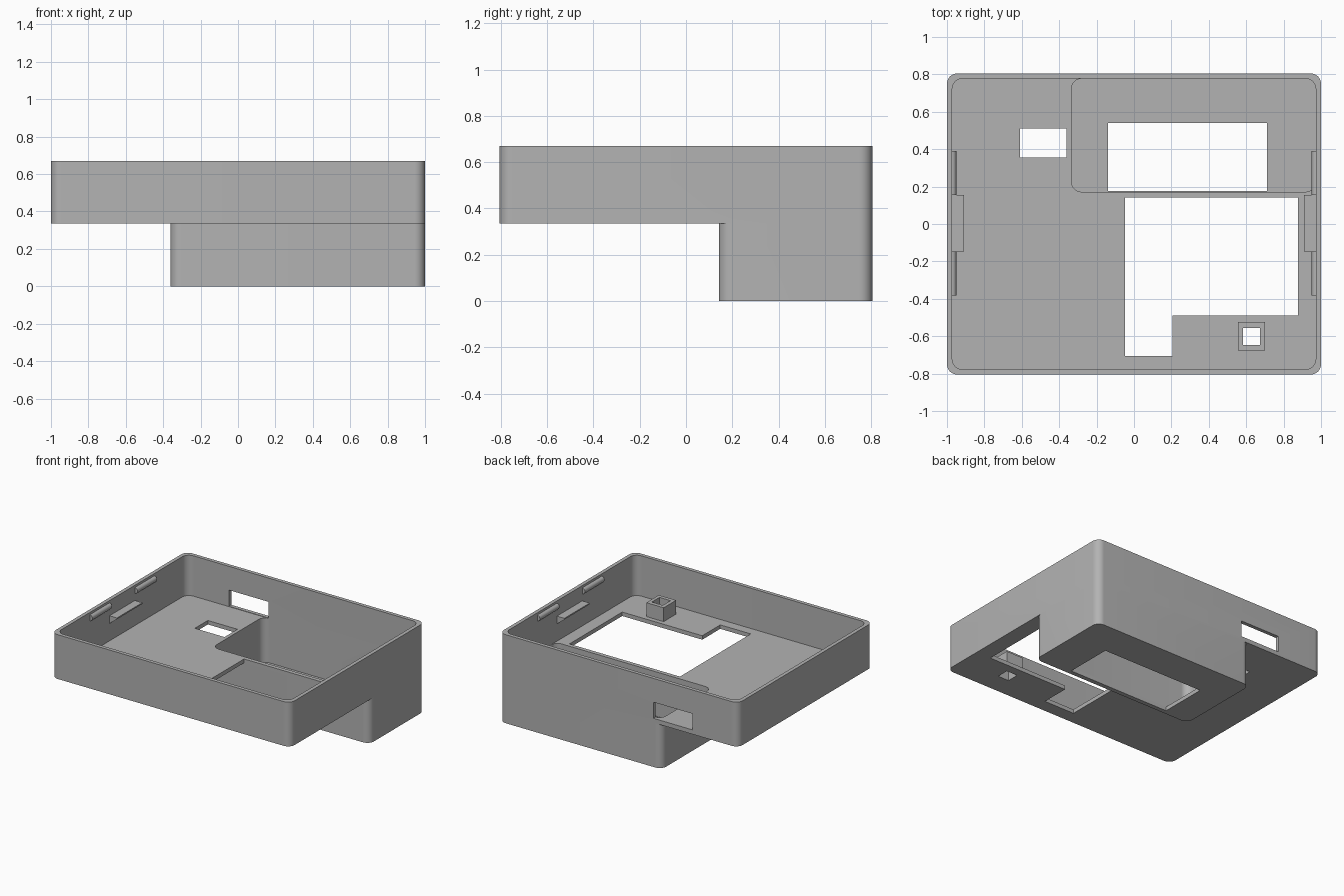
import bpy, bmesh, math

if "Cube" in bpy.data.objects:
    bpy.data.objects.remove(bpy.data.objects["Cube"], do_unlink=True)

grey = bpy.data.materials.new("light grey plastic")
grey.use_nodes = True
COLOUR = (0.45, 0.45, 0.45, 1)
grey.diffuse_color = COLOUR
grey.node_tree.nodes["Principled BSDF"].inputs["Base Color"].default_value = COLOUR


def finish(name, bm):
    bmesh.ops.recalc_face_normals(bm, faces=bm.faces[:])
    mesh = bpy.data.meshes.new(name)
    bm.to_mesh(mesh)
    bm.free()
    mesh.materials.append(grey)
    obj = bpy.data.objects.new(name, mesh)
    bpy.context.collection.objects.link(obj)
    return obj


def box(name, x, y, z, radius=0):
    """Box between x, y and z ranges, with optional rounded upright edges."""
    bm = bmesh.new()
    bmesh.ops.create_cube(bm, size=1)
    for v in bm.verts:
        for i, (lo, hi) in enumerate((x, y, z)):
            v.co[i] = lo if v.co[i] < 0 else hi
    if radius:
        upright = [e for e in bm.edges
                   if abs(e.verts[0].co.z - e.verts[1].co.z) > 1e-4]
        bmesh.ops.bevel(bm, geom=upright, offset=radius, segments=10,
                        profile=0.5, affect='EDGES')
    return finish(name, bm)


def extrude_y(name, profile, y0, y1):
    """Extrude an (x, z) outline along y."""
    bm = bmesh.new()
    face = bm.faces.new([bm.verts.new((x, y0, z)) for x, z in profile])
    out = bmesh.ops.extrude_face_region(bm, geom=[face])
    for v in out["geom"]:
        if isinstance(v, bmesh.types.BMVert):
            v.co.y = y1
    return finish(name, bm)


def combine(target, tool, operation):
    bpy.context.view_layer.objects.active = target
    mod = target.modifiers.new(operation, 'BOOLEAN')
    mod.operation, mod.solver, mod.object = operation, 'EXACT', tool
    bpy.ops.object.modifier_apply(modifier=mod.name)
    bpy.data.objects.remove(tool, do_unlink=True)


def smooth(obj):
    bpy.ops.object.select_all(action='DESELECT')
    obj.select_set(True)
    bpy.context.view_layer.objects.active = obj
    bpy.ops.object.shade_smooth_by_angle(angle=math.radians(30))


BASE, FLOOR, TOP = 0.335, 0.365, 0.67

# Tray with the deep pocket below its back corner
case = box("case", (-1, 1), (-0.805, 0.805), (BASE, TOP), 0.055)
combine(case, box("pocket_shell", (-0.36, 1), (0.142, 0.805), (0, 0.36), 0.055), 'UNION')

# Hollow inside of tray and pocket
combine(case, box("tray_space", (-0.972, 0.972), (-0.777, 0.777), (FLOOR, 0.8), 0.055), 'DIFFERENCE')
combine(case, box("pocket_space", (-0.335, 0.972), (0.172, 0.777), (0.03, 0.5), 0.055), 'DIFFERENCE')

# Square socket post on the floor
combine(case, box("post", (0.555, 0.7), (-0.675, -0.525), (0.35, 0.47)), 'UNION')

# Openings: name, x, y and z range
openings = (
    ("screen_opening", (-0.048, 0.877), (-0.49, 0.141), (0.3, 0.4)),
    ("connector_opening", (-0.048, 0.207), (-0.705, -0.45), (0.3, 0.4)),
    ("small_opening", (-0.61, -0.362), (0.355, 0.51), (0.3, 0.4)),
    ("pocket_opening", (-0.14, 0.71), (0.176, 0.54), (-0.1, 0.1)),
    ("post_hole", (0.583, 0.675), (-0.647, -0.555), (0.2, 0.6)),
    ("cable_opening", (-0.62, -0.29), (0.7, 0.9), (0.368, 0.49)),
)
for opening in openings:
    combine(case, box(*opening), 'DIFFERENCE')
smooth(case)

# Snap ridges and support ledges on both side walls
for side, s in (("left", 1), ("right", -1)):
    ridge = [(s * (0.973 - 0.023 * math.sin(a)), 0.63 + 0.023 * math.cos(a))
             for a in (math.pi * i / 10 for i in range(11))]
    for end, y0, y1 in (("front", -0.383, -0.148), ("back", 0.155, 0.39)):
        smooth(extrude_y(f"{side}_{end}_snap_ridge", ridge, y0, y1))
    ledge = [(s * x, z) for x, z in
             ((0.98, 0.555), (0.91, 0.555), (0.91, 0.545), (0.98, 0.49))]
    extrude_y(f"{side}_support_ledge", ledge, -0.148, 0.155)
